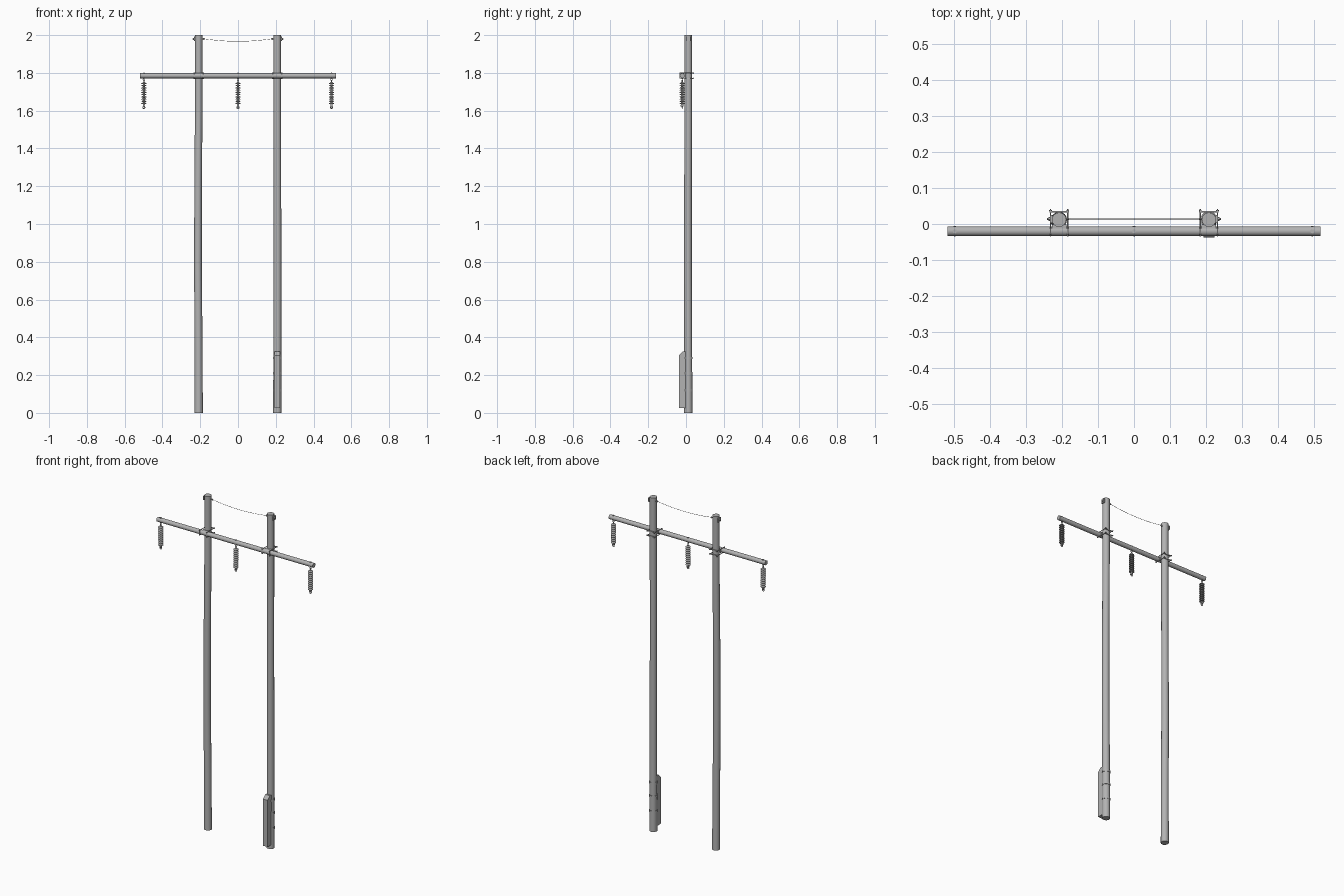
import bpy, bmesh, math
from mathutils import Vector

cube = bpy.data.objects.get("Cube")
if cube:
    bpy.data.objects.remove(cube)

grey = bpy.data.materials.new("weathered grey")
grey.use_nodes = True
colour = (0.45, 0.45, 0.45, 1)
grey.diffuse_color = colour
grey.node_tree.nodes["Principled BSDF"].inputs["Base Color"].default_value = colour


def finish(name, bm, smooth=True):
    bmesh.ops.recalc_face_normals(bm, faces=bm.faces[:])
    mesh = bpy.data.meshes.new(name)
    bm.to_mesh(mesh)
    bm.free()
    mesh.materials.append(grey)
    obj = bpy.data.objects.new(name, mesh)
    bpy.context.collection.objects.link(obj)
    if smooth:
        bpy.ops.object.select_all(action="DESELECT")
        obj.select_set(True)
        bpy.context.view_layer.objects.active = obj
        bpy.ops.object.shade_smooth_by_angle(angle=math.radians(40))
    return obj


def tube(name, path, radii, sides=12):
    """Capped round tube through the path, one radius for each point."""
    pts = [Vector(p) for p in path]
    if not isinstance(radii, (list, tuple)):
        radii = [radii] * len(pts)
    axis = (pts[-1] - pts[0]).normalized()
    u = axis.orthogonal().normalized()
    v = axis.cross(u)
    bm = bmesh.new()
    rings = []
    for p, r in zip(pts, radii):
        angles = [math.tau * i / sides for i in range(sides)]
        rings.append([bm.verts.new(p + r * (u * math.cos(a) + v * math.sin(a))) for a in angles])
    for a, b in zip(rings, rings[1:]):
        for i in range(sides):
            j = (i + 1) % sides
            bm.faces.new((a[i], a[j], b[j], b[i]))
    bm.faces.new(rings[0])
    bm.faces.new(rings[-1])
    return finish(name, bm)


def box(name, centre, size):
    bm = bmesh.new()
    bmesh.ops.create_cube(bm, size=1)
    for v in bm.verts:
        v.co = Vector(c + s * k for c, s, k in zip(centre, size, v.co))
    return finish(name, bm, False)


def ring(name, centre, radius, wire, turn=(0, 0, 0)):
    bpy.ops.mesh.primitive_torus_add(location=centre, rotation=turn, major_radius=radius,
                                     minor_radius=wire, major_segments=16, minor_segments=6)
    obj = bpy.context.object
    obj.name = name
    obj.data.materials.append(grey)
    bpy.ops.object.shade_smooth_by_angle(angle=math.radians(40))


POLE_X, POLE_Y, BEAM_Y, BEAM_Z, WIRE_Z = 0.208, 0.012, -0.02, 1.785, 1.98
side_names = {-1: "right", 1: "left"}

# Slightly crooked wooden poles
heights = (0, 0.35, 0.8, 1.2, 1.6, 2)
bends = (0, -0.001, -0.004, -0.003, 0, 0)
for s, side in side_names.items():
    path = [(s * POLE_X + (b if s < 0 else -b / 4), POLE_Y + b / 2, z)
            for z, b in zip(heights, bends)]
    tube(side + "_pole", path, [0.022, 0.021, 0.0205, 0.02, 0.02, 0.02], 16)

# Round crossarm
tube("crossarm", [(-0.518, BEAM_Y, BEAM_Z), (0.518, BEAM_Y, BEAM_Z)], 0.0135, 16)

# Clamps joining the crossarm to the poles
for s, side in side_names.items():
    x = s * POLE_X
    box(side + "_saddle_block", (x, -0.012, BEAM_Z), (0.04, 0.02, 0.022))
    for level, z in (("lower", BEAM_Z - 0.014), ("upper", BEAM_Z + 0.014)):
        name = side + "_" + level + "_clamp"
        box(name + "_back_bar", (x, 0.034, z), (0.054, 0.004, 0.006))
        for e in (-1, 1):
            bx = x + e * 0.024
            tube(name + "_bolt", [(bx, -0.034, z), (bx, 0.042, z)], 0.002, 8)
            tube(name + "_nut", [(bx, 0.036, z), (bx, 0.039, z)], 0.004, 6)
    for e in (-1, 1):
        bx = x + e * 0.024
        box(side + "_clamp_front_strap", (bx, -0.0338, BEAM_Z), (0.004, 0.003, 0.032))

# Insulator strings hanging from eyebolts
for label, x in (("right", -0.498), ("middle", 0), ("left", 0.495)):
    tube(label + "_eyebolt", [(x, BEAM_Y, 1.768), (x, BEAM_Y, 1.801)], 0.003, 8)
    tube(label + "_eyebolt_nut", [(x, BEAM_Y, 1.797), (x, BEAM_Y, 1.8)], 0.006, 6)
    ring(label + "_hanger_ring", (x, BEAM_Y, 1.764), 0.005, 0.0015, (math.pi / 2, 0, 0))
    profile = [(1.762, 0.003), (1.752, 0.003), (1.752, 0.006)]
    for i in range(10):
        z = 1.749 - i * 0.0118
        profile += [(z, 0.006), (z - 0.005, 0.0145), (z - 0.007, 0.0145), (z - 0.008, 0.006)]
    profile += [(1.631, 0.006), (1.631, 0.003), (1.618, 0.003)]
    tube(label + "_insulator", [(x, BEAM_Y, z) for z, r in profile], [r for z, r in profile], 14)
    # Wire grip below the string
    ring(label + "_wire_grip", (x, BEAM_Y, 1.617), 0.006, 0.002, (math.pi / 2, 0, 0))
    box(label + "_wire_grip_plate", (x, BEAM_Y, 1.625), (0.008, 0.016, 0.008))

# Sagging wire between the pole tops
span = 0.176
wire = [(span * t / 8, POLE_Y + 0.002, WIRE_Z - 0.013 * (1 - (t / 8) ** 2)) for t in range(-8, 9)]
tube("sagging_wire", wire, 0.001, 6)

# Through bolts and plates holding the wire
for s, side in side_names.items():
    x = s * POLE_X
    y = POLE_Y + 0.002
    tube(side + "_wire_bolt", [(s * 0.181, y, WIRE_Z), (s * 0.241, y, WIRE_Z)], 0.003, 8)
    ring(side + "_wire_eye", (s * 0.18, y, WIRE_Z), 0.004, 0.0015, (math.pi / 2, 0, 0))
    box(side + "_wire_bolt_plate", (x + s * 0.022, y, WIRE_Z), (0.006, 0.022, 0.024))
    tube(side + "_wire_bolt_nut", [(s * 0.232, y, WIRE_Z), (s * 0.237, y, WIRE_Z)], 0.006, 6)

# Cable guard with a sloping top at the foot of the left pole
bm = bmesh.new()
outline = ((-0.038, 0.025), (-0.038, 0.305), (-0.018, 0.325), (0.004, 0.325), (0.004, 0.025))
face = bm.faces.new([bm.verts.new((POLE_X - 0.015, y, z)) for y, z in outline])
side_face = bmesh.ops.extrude_face_region(bm, geom=[face])
moved = [g for g in side_face["geom"] if isinstance(g, bmesh.types.BMVert)]
bmesh.ops.translate(bm, vec=(0.03, 0, 0), verts=moved)
finish("cable_guard", bm, False)

# Straps fixing the guard to the pole
for z in (0.12, 0.21, 0.29):
    tube("guard_strap", [(POLE_X, POLE_Y, z - 0.006), (POLE_X, POLE_Y, z + 0.006)], 0.0235, 16)
